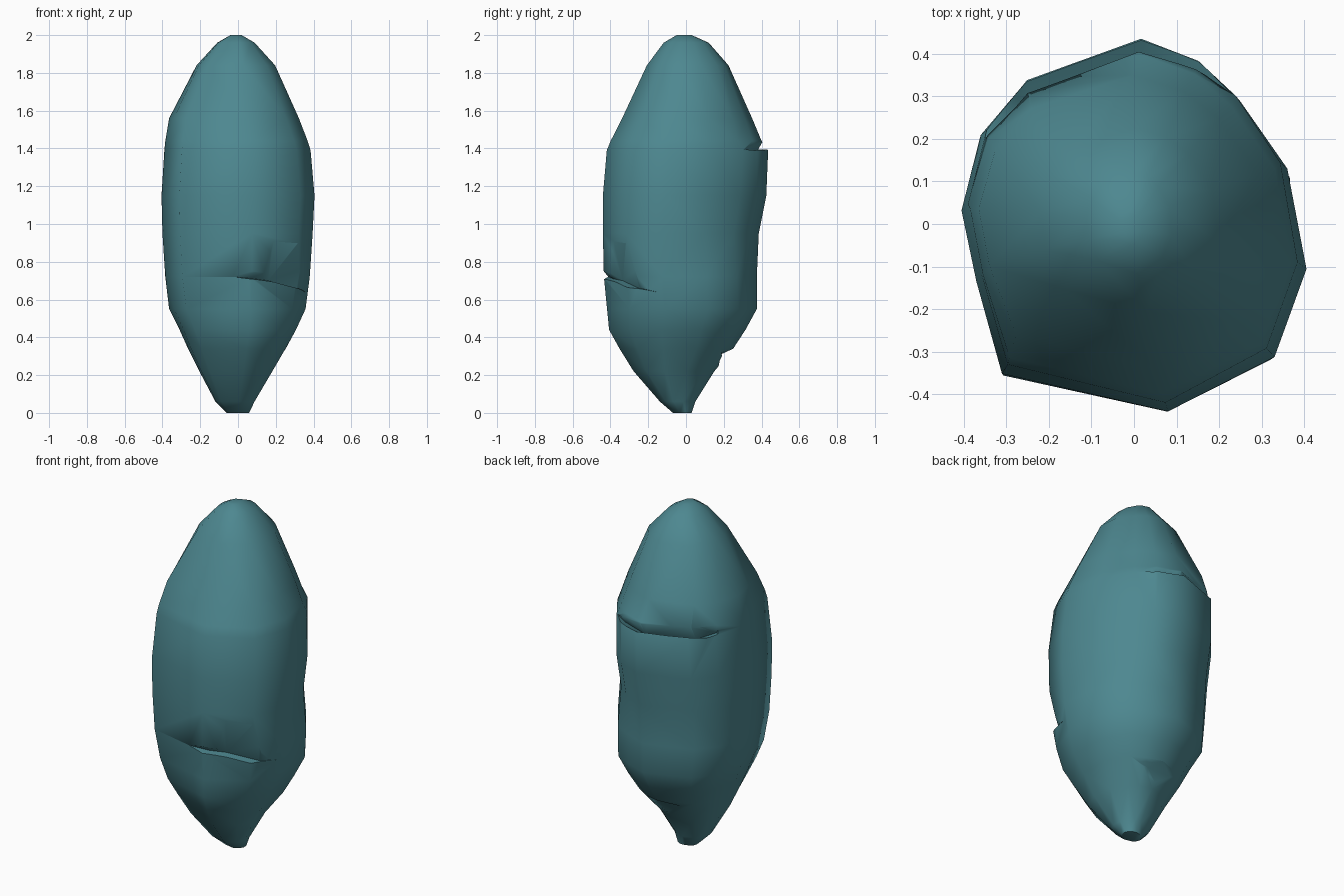
import bpy, bmesh, math
from mathutils import Vector

if "Cube" in bpy.data.objects:
    bpy.data.objects.remove(bpy.data.objects["Cube"])

teal = bpy.data.materials.new("teal stone")
teal.diffuse_color = (0.075, 0.245, 0.28, 1)
teal.use_nodes = True
teal.node_tree.nodes["Principled BSDF"].inputs["Base Color"].default_value = teal.diffuse_color


def make_object(name, bm):
    bm.normal_update()
    bmesh.ops.recalc_face_normals(bm, faces=bm.faces)
    bmesh.ops.triangulate(bm, faces=bm.faces)
    if bm.calc_volume(signed=True) < 0:
        bmesh.ops.reverse_faces(bm, faces=bm.faces)
    bm.normal_update()
    me = bpy.data.meshes.new(name)
    bm.to_mesh(me)
    bm.free()
    me.materials.append(teal)
    ob = bpy.data.objects.new(name, me)
    bpy.context.collection.objects.link(ob)
    return ob


def loft(name, rings):
    """Skin closed loops of points, capped at both ends."""
    bm = bmesh.new()
    loops = [[bm.verts.new(p) for p in r] for r in rings]
    n = len(loops[0])
    for a, b in zip(loops, loops[1:]):
        for i in range(n):
            j = (i + 1) % n
            bm.faces.new((a[i], a[j], b[j], b[i]))
    bm.faces.new(loops[0][::-1])
    bm.faces.new(loops[-1])
    return make_object(name, bm)


# Irregular cross-section, as seen from the top
outline = [(-.31, -.35), (.08, -.44), (.33, -.31), (.405, -.1), (.36, .14), (.25, .3),
           (.16, .385), (.02, .44), (-.26, .34), (-.36, .22), (-.405, .04), (-.37, -.13)]
section = [Vector((x / .405, y / .44)) for x, y in outline]

# Body rings: height, left, right, front, back
levels = [(0, -.06, .06, -.07, .03), (.06, -.12, .09, -.14, .05),
          (.22, -.205, .185, -.28, .15), (.34, -.265, .255, -.355, .25),
          (.44, -.31, .31, -.41, .315), (.55, -.365, .36, -.42, .375),
          (.72, -.385, .38, -.435, .375), (.95, -.4, .395, -.44, .385),
          (1.15, -.405, .405, -.44, .425), (1.39, -.39, .385, -.42, .435),
          (1.44, -.385, .37, -.4, .4), (1.56, -.365, .325, -.34, .35),
          (1.84, -.22, .2, -.21, .225), (1.96, -.11, .09, -.12, .12),
          (2.0, -.04, .02, -.05, .03)]
rings = []
for z, x0, x1, y0, y1 in levels:
    t = min(1, z / .75, .1 + (2 - z) / .75)      # rounder towards the ends
    ring = []
    for i, s in enumerate(section):
        p = s.normalized().lerp(s, t)
        if i in (4, 5) and .3 < z < .9:            # bulge low on the back right
            p = p * 1.08
        ring.append(((x0 + x1) / 2 + p.x * (x1 - x0) / 2,
                     (y0 + y1) / 2 + p.y * (y1 - y0) / 2, z))
    rings.append(ring)
body = loft("rock_body", rings)


def cut_groove(name, sections):
    """Chip away a V groove given inner edge, lower lip and upper lip."""
    tri = []
    for inner, low, high in sections:
        inner, low, high = Vector(inner), Vector(low), Vector(high)
        tri.append((inner, inner + (low - inner) * 1.6, inner + (high - inner) * 1.6))
    cutter = loft(name, tri)
    mod = body.modifiers.new(name, 'BOOLEAN')
    mod.operation = 'DIFFERENCE'
    mod.solver = 'EXACT'
    mod.object = cutter
    bpy.context.view_layer.objects.active = body
    bpy.ops.object.modifier_apply(modifier=name)
    bpy.data.objects.remove(cutter)


# Ledge on the front right
cut_groove("front_groove", [
    ((-.04, -.415, .722), (-.06, -.44, .72), (-.06, -.44, .73)),
    ((.08, -.385, .71), (.1, -.44, .705), (.1, -.445, .76)),
    ((.16, -.335, .70), (.2, -.39, .69), (.19, -.385, .92)),
    ((.31, -.25, .66), (.36, -.3, .65), (.345, -.29, .85)),
    ((.365, -.13, .635), (.42, -.15, .632), (.42, -.15, .65))])

# Overhung crack across the back
cut_groove("back_groove", [
    ((.26, .3, 1.41), (.3, .34, 1.405), (.3, .34, 1.415)),
    ((.17, .32, 1.37), (.17, .39, 1.4), (.17, .36, 1.43)),
    ((.01, .36, 1.355), (.02, .44, 1.4), (.01, .405, 1.435)),
    ((-.25, .265, 1.36), (-.26, .34, 1.4), (-.25, .3, 1.43)),
    ((-.33, .19, 1.39), (-.37, .22, 1.4), (-.36, .21, 1.43))])

# Chipped dent low on the back
cut_groove("lower_dent", [
    ((-.2, .19, .36), (-.22, .22, .34), (-.22, .22, .37)),
    ((-.1, .185, .31), (-.1, .16, .18), (-.1, .25, .34)),
    ((.06, .185, .31), (.06, .16, .18), (.06, .25, .34)),
    ((.2, .19, .33), (.22, .21, .28), (.22, .21, .34))])

# Soft shading with crisp chipped edges
body.select_set(True)
bpy.context.view_layer.objects.active = body
bpy.ops.object.shade_smooth_by_angle(angle=math.radians(66))
